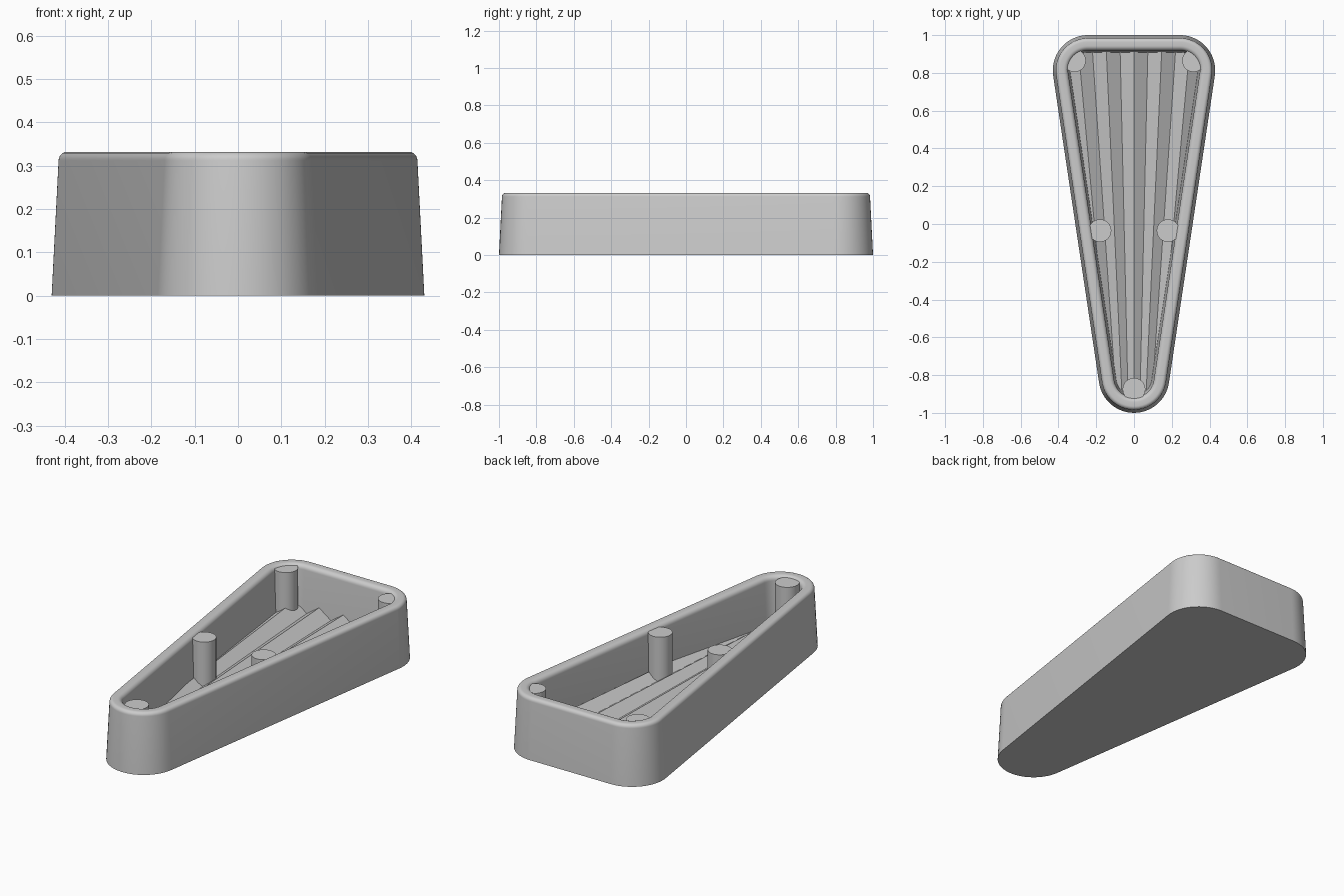
import bpy, bmesh, math
from mathutils import Vector

if "Cube" in bpy.data.objects:
    bpy.data.objects.remove(bpy.data.objects["Cube"])

R, N = 0.187, 20
CORNERS = [(0, -0.813), (0.243, 0.813), (-0.243, 0.813)]


def outline(d):
    """Rounded triangle, inset by d from the footprint."""
    pts = []
    for i, c in enumerate(CORNERS):
        c = Vector(c)
        a, b = c - Vector(CORNERS[i - 1]), Vector(CORNERS[(i + 1) % 3]) - c
        start = math.atan2(a.y, a.x) - math.pi / 2
        sweep = (math.atan2(b.y, b.x) - math.atan2(a.y, a.x)) % (2 * math.pi)
        for k in range(N + 1):
            t = start + sweep * k / N
            pts.append((c.x + (R - d) * math.cos(t), c.y + (R - d) * math.sin(t)))
    return pts


def finish(name, bm):
    bmesh.ops.recalc_face_normals(bm, faces=bm.faces)
    me = bpy.data.meshes.new(name)
    bm.to_mesh(me)
    bm.free()
    ob = bpy.data.objects.new(name, me)
    bpy.context.collection.objects.link(ob)
    return ob


def smooth(ob, angle):
    bpy.ops.object.select_all(action='DESELECT')
    ob.select_set(True)
    bpy.context.view_layer.objects.active = ob
    bpy.ops.object.shade_smooth_by_angle(angle=math.radians(angle))


def loft(name, profile):
    """Stack inset outlines (inset, z) and cap both ends."""
    bm = bmesh.new()
    rings = [[bm.verts.new((x, y, z)) for x, y in outline(d)] for d, z in profile]
    for a, b in zip(rings, rings[1:]):
        for i in range(len(a)):
            j = (i + 1) % len(a)
            bm.faces.new((a[i], a[j], b[j], b[i]))
    bm.faces.new(rings[0])
    bm.faces.new(rings[-1])
    return finish(name, bm)


# tray: drafted outer wall, rounded rim, drafted cavity
def fillet(d, z, r, a0, a1):
    return [(d + r * math.cos(math.radians(a0 + (a1 - a0) * k / 6)),
             z + r * math.sin(math.radians(a0 + (a1 - a0) * k / 6))) for k in range(7)]


profile = ([(0, 0)] + fillet(0.036, 0.312, 0.02, 180, 90)
           + fillet(0.057, 0.308, 0.024, 90, 0) + [(0.094, 0.05)])
smooth(loft("tray", profile), 40)

# fan of pleats on the floor, trimmed to the tray
bm = bmesh.new()
FLOOR, BASE = 0.08, 0.03
grid = []
for y in (-1.05, 1.05):
    s = (y + 2.3) / 3.2
    top = [bm.verts.new((0.073 * i * s, y, FLOOR + (0.05 * s if i % 2 == 0 else 0)))
           for i in range(-9, 10)]
    low = [bm.verts.new((0.073 * i * s, y, BASE)) for i in (9, -9)]
    grid.append(top + low)
a, b = grid
for i in range(len(a)):
    j = (i + 1) % len(a)
    bm.faces.new((a[i], a[j], b[j], b[i]))
bm.faces.new(a)
bm.faces.new(b)
pleats = finish("pleated_floor", bm)
cutter = loft("floor_trim", [(0.06, 0.0), (0.06, 0.3)])
cutter.hide_render = True
mod = pleats.modifiers.new("trim", 'BOOLEAN')
mod.operation, mod.solver, mod.object = 'INTERSECT', 'EXACT', cutter
bpy.context.view_layer.objects.active = pleats
bpy.ops.object.modifier_apply(modifier=mod.name)
bpy.data.objects.remove(cutter)

# posts
for i, (x, y) in enumerate([(-0.315, 0.865), (0.315, 0.865), (-0.18, -0.035),
                            (0.18, -0.035), (0, -0.875)]):
    bpy.ops.mesh.primitive_cylinder_add(vertices=40, radius=0.06, depth=0.262,
                                        location=(x, y, 0.191))
    post = bpy.context.object
    post.name = f"post_{i + 1}"
    smooth(post, 40)
